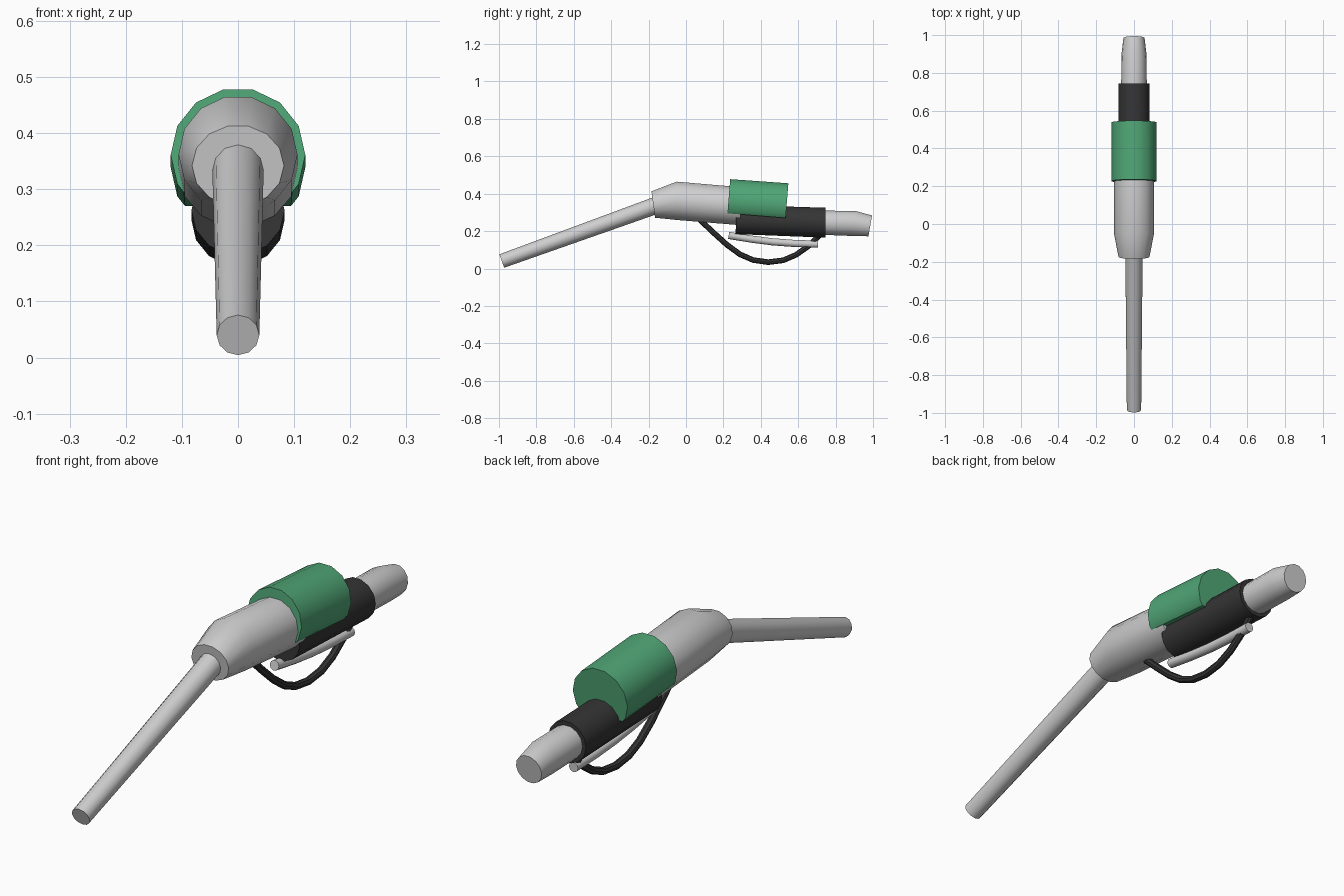
import bpy
import bmesh
from math import atan2, cos, pi, radians, sin

cube = bpy.data.objects.get("Cube")
if cube:
    bpy.data.objects.remove(cube)


def material(name, color):
    m = bpy.data.materials.new(name)
    m.use_nodes = True
    m.diffuse_color = (*color, 1)
    m.node_tree.nodes["Principled BSDF"].inputs["Base Color"].default_value = (*color, 1)
    return m


metal = material("light grey metal", (0.62, 0.62, 0.63))
green = material("green cover", (0.08, 0.38, 0.18))
rubber = material("black rubber", (0.035, 0.035, 0.035))


def loft(name, rings, sides, mat, cut=None):
    """Capped skin through rings of (y, z, x radius, height radius, lean)."""
    bm = bmesh.new()
    loops = []
    for y, z, rx, rz, lean in rings:
        loop = []
        for i in range(sides):
            a = 2 * pi * i / sides
            h = rz * sin(a)
            loop.append(bm.verts.new((rx * cos(a), y + h * sin(lean), z + h * cos(lean))))
        loops.append(loop)
    for a, b in zip(loops, loops[1:]):
        for i in range(sides):
            j = (i + 1) % sides
            bm.faces.new((a[i], a[j], b[j], b[i]))
    bm.faces.new(loops[0])
    bm.faces.new(loops[-1])
    if cut:
        point, normal = cut
        bmesh.ops.bisect_plane(bm, geom=bm.verts[:] + bm.edges[:] + bm.faces[:],
                               plane_co=point, plane_no=normal, clear_inner=True)
        bmesh.ops.holes_fill(bm, edges=[e for e in bm.edges if e.is_boundary])
    bmesh.ops.recalc_face_normals(bm, faces=bm.faces)
    mesh = bpy.data.meshes.new(name)
    bm.to_mesh(mesh)
    bm.free()
    mesh.materials.append(mat)
    ob = bpy.data.objects.new(name, mesh)
    bpy.context.collection.objects.link(ob)
    bpy.ops.object.select_all(action='DESELECT')
    ob.select_set(True)
    bpy.context.view_layer.objects.active = ob
    bpy.ops.object.shade_smooth_by_angle(angle=radians(40))
    return ob


def tube(name, path, sides, mat):
    """Round tube along (y, z, radius) points in the middle plane."""
    rings = []
    for i, (y, z, r) in enumerate(path):
        a, b = path[max(i - 1, 0)], path[min(i + 1, len(path) - 1)]
        rings.append((y, z, r, r, atan2(a[1] - b[1], b[0] - a[0])))
    return loft(name, rings, sides, mat)


# Long sloping outlet pipe
tube("spout", [(-0.985, 0.04, 0.038), (-0.14, 0.345, 0.046)], 12, metal)

# Main housing with a tapered nose
loft("body", [(-0.175, 0.342, 0.082, 0.073, -0.137),
              (-0.05, 0.362, 0.106, 0.105, 0.0),
              (0.295, 0.333, 0.106, 0.104, 0.085)], 14, metal)

# Cover over the housing, flat underneath
loft("cover", [(0.227, 0.361, 0.12, 0.12, 0.08),
               (0.538, 0.339, 0.12, 0.12, 0.08)], 14, green,
     cut=((0, 0.22, 0.295), (0, 0.08, 1)))

# Hand grip and its rear end
loft("grip", [(0.268, 0.262, 0.083, 0.08, 0.04),
              (0.745, 0.245, 0.083, 0.082, 0.0)], 14, rubber)
loft("rear_end", [(0.72, 0.245, 0.068, 0.066, 0.0),
                  (0.9, 0.241, 0.066, 0.069, 0.06),
                  (0.985, 0.228, 0.056, 0.058, 0.172)], 14, metal)

# Squeeze lever and looped guard below the grip
tube("lever", [(0.228, 0.177, 0.02), (0.35, 0.157, 0.02), (0.46, 0.143, 0.02),
               (0.58, 0.134, 0.02), (0.705, 0.13, 0.02)], 10, metal)
guard = [(0.07, 0.265), (0.14, 0.198), (0.22, 0.126), (0.29, 0.075), (0.36, 0.045),
         (0.44, 0.034), (0.52, 0.044), (0.59, 0.074), (0.66, 0.124), (0.73, 0.195)]
tube("guard", [(y, z, 0.015) for y, z in guard], 8, rubber)
